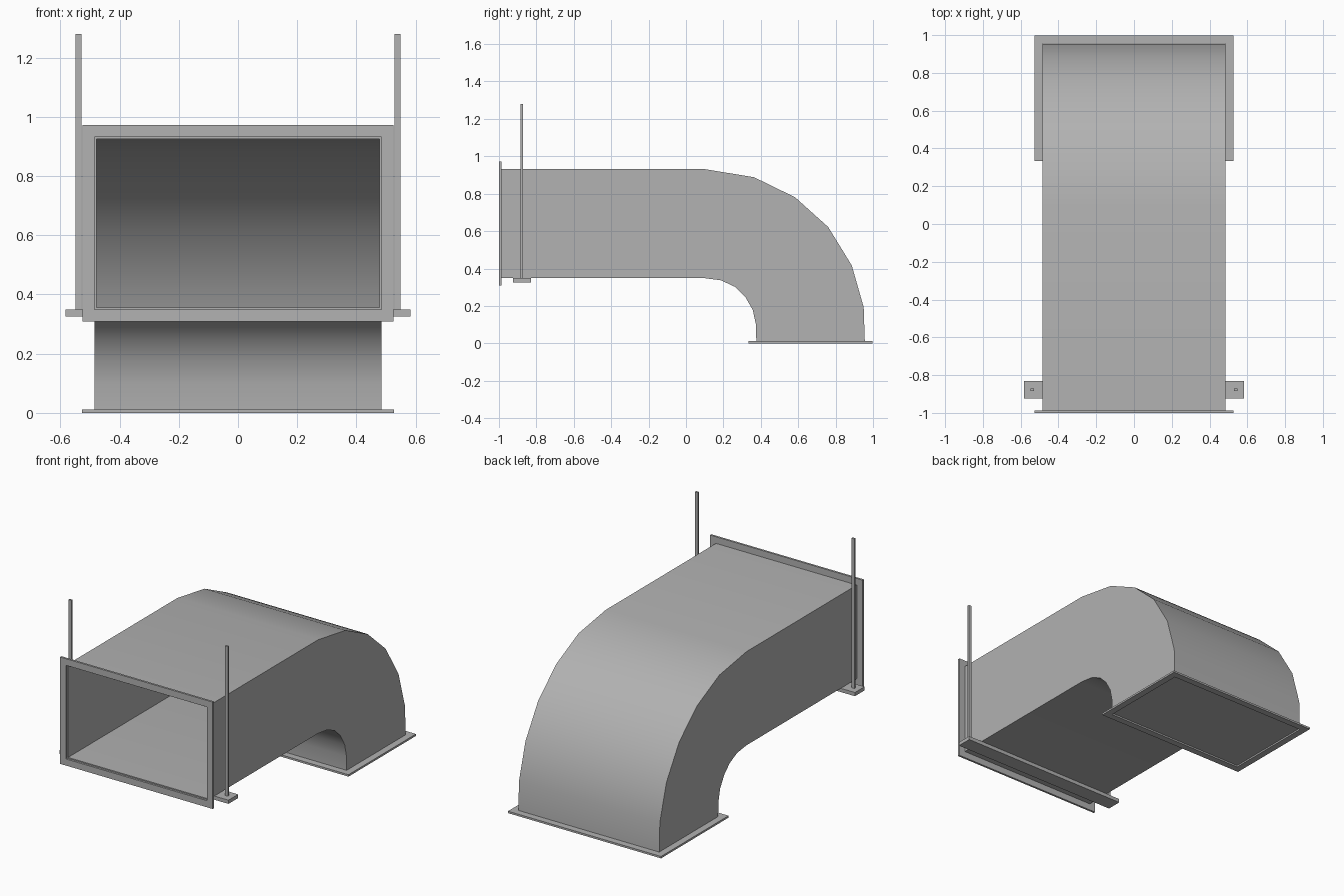
import bpy, bmesh
from mathutils import Vector

if "Cube" in bpy.data.objects:
    bpy.data.objects.remove(bpy.data.objects["Cube"])

W = 0.485  # half width of the duct

# Dark sheet metal
metal = bpy.data.materials.new("dark_metal")
metal.diffuse_color = (0.445, 0.445, 0.445, 1)
metal.use_nodes = True
metal.node_tree.nodes["Principled BSDF"].inputs["Base Color"].default_value = metal.diffuse_color


def make_object(name, bm):
    bmesh.ops.recalc_face_normals(bm, faces=bm.faces[:])
    mesh = bpy.data.meshes.new(name)
    bm.to_mesh(mesh)
    bm.free()
    mesh.materials.append(metal)
    obj = bpy.data.objects.new(name, mesh)
    bpy.context.collection.objects.link(obj)
    return obj


def box(name, lo, hi):
    bm = bmesh.new()
    bmesh.ops.create_cube(bm, size=1)
    lo, hi = Vector(lo), Vector(hi)
    for v in bm.verts:
        v.co = Vector([(lo[i] + hi[i]) / 2 + v.co[i] * (hi[i] - lo[i]) for i in range(3)])
    return make_object(name, bm)


def frame(name, a0, a1, border, d0, d1, place):
    """Rectangular ring, hole +-W by a0..a1, depth d0..d1."""
    bm = bmesh.new()
    loops = []
    for b, d in ((border, d0), (border, d1), (0, d1), (0, d0)):
        x = W + b
        pts = ((-x, a0 - b), (x, a0 - b), (x, a1 + b), (-x, a1 + b))
        loops.append([bm.verts.new(place(px, pa, d)) for px, pa in pts])
    for k in range(4):
        p, q = loops[k], loops[(k + 1) % 4]
        for i in range(4):
            j = (i + 1) % 4
            bm.faces.new((p[i], p[j], q[j], q[i]))
    return make_object(name, bm)


# Elbow duct: matching (y, z) points along the outer and inner bend
outer = [(-0.988, 0.932), (0.096, 0.932), (0.364, 0.888), (0.583, 0.781),
         (0.76, 0.622), (0.886, 0.417), (0.95, 0.193), (0.956, 0.01)]
inner = [(-0.988, 0.349), (0.096, 0.349), (0.187, 0.337), (0.262, 0.302),
         (0.317, 0.248), (0.357, 0.178), (0.374, 0.10), (0.376, 0.01)]
bm = bmesh.new()
rings = [[bm.verts.new(c) for c in ((-W, *i), (W, *i), (W, *o), (-W, *o))]
         for o, i in zip(outer, inner)]
for p, q in zip(rings, rings[1:]):
    for i in range(4):
        j = (i + 1) % 4
        bm.faces.new((p[i], p[j], q[j], q[i]))
bm.faces.new(rings[-1])  # closed lower end
duct = make_object("elbow_duct", bm)
wall = duct.modifiers.new("wall", 'SOLIDIFY')
wall.thickness = 0.007
wall.offset = -1
wall.use_even_offset = True
bpy.context.view_layer.objects.active = duct
duct.select_set(True)
bpy.ops.object.modifier_apply(modifier="wall")
bpy.ops.object.shade_smooth_by_angle(angle=0.56)

# End flanges
frame("front_flange", 0.349, 0.932, 0.041, -1.0, -0.987, lambda x, a, d: (x, d, a))
frame("bottom_flange", 0.376, 0.956, 0.042, 0.0, 0.012, lambda x, a, d: (x, a, d))

# Hanger: support bar under the duct and two rods
box("support_bar", (-0.582, -0.925, 0.326), (0.582, -0.83, 0.349))
for side, name in ((-1, "left"), (1, "right")):
    x = side * 0.539
    box(name + "_hanger_rod", (x - 0.01, -0.884, 0.345), (x + 0.01, -0.872, 1.28))
